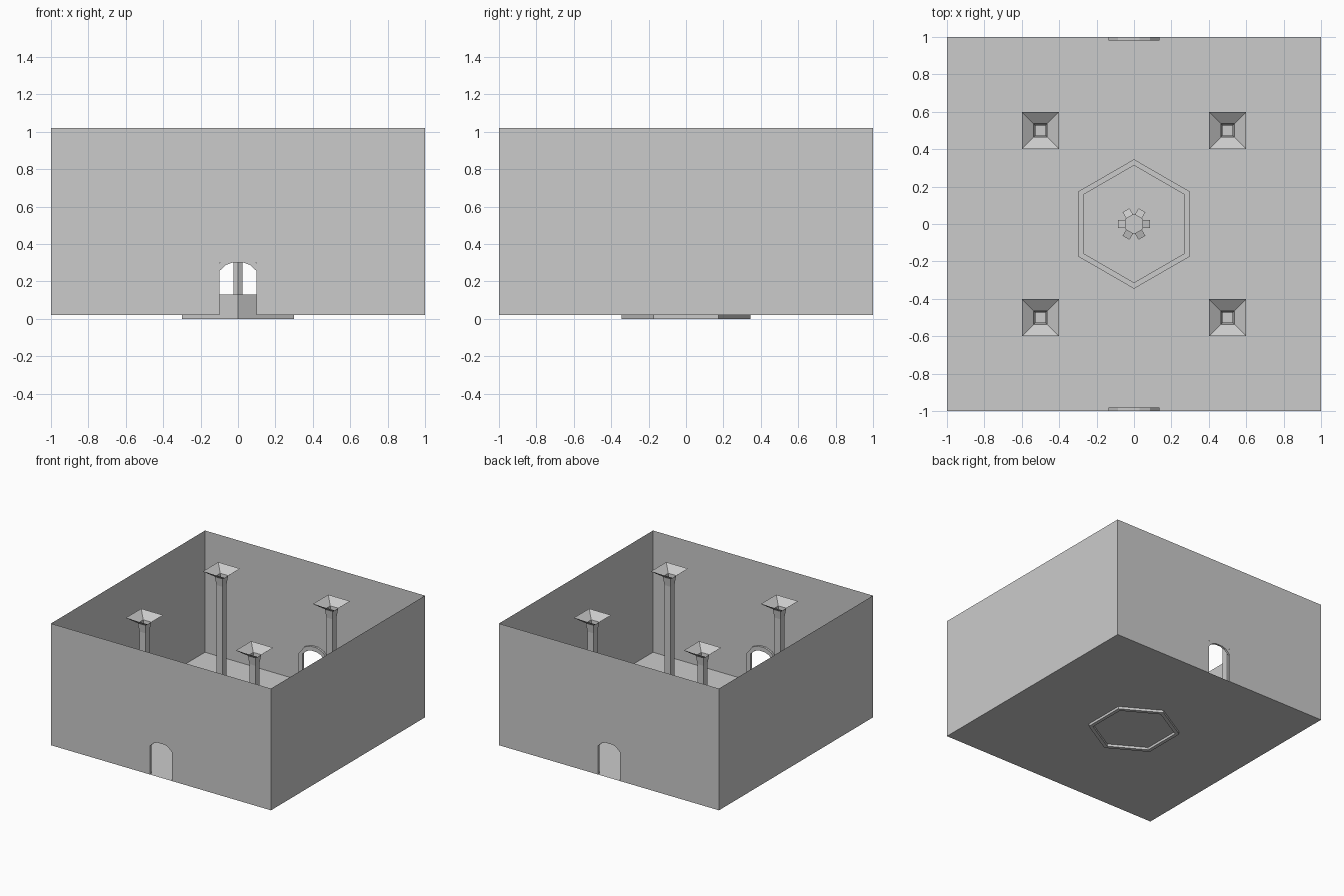
import bpy, bmesh
from math import pi, cos, sin

if "Cube" in bpy.data.objects:
    bpy.data.objects.remove(bpy.data.objects["Cube"])

FLOOR, TOP = 0.02, 1.02


def finish(name, bm, fix=True):
    if fix:
        bmesh.ops.recalc_face_normals(bm, faces=bm.faces)
    mesh = bpy.data.meshes.new(name)
    bm.to_mesh(mesh)
    bm.free()
    ob = bpy.data.objects.new(name, mesh)
    bpy.context.collection.objects.link(ob)
    return ob


def face(bm, pts):
    return bm.faces.new([bm.verts.new(p) for p in pts])


def loft(name, sides, rings, start, centre=(0, 0), cap_top=False, closed=False):
    """Skin polygon rings given as (corner radius, z)."""
    bm = bmesh.new()
    loops = []
    for r, z in rings:
        loops.append([bm.verts.new((centre[0] + r * cos(start + 2 * pi * i / sides),
                                    centre[1] + r * sin(start + 2 * pi * i / sides), z))
                      for i in range(sides)])
    pairs = list(zip(loops, loops[1:]))
    if closed:
        pairs.append((loops[-1], loops[0]))
    for a, b in pairs:
        for i in range(sides):
            j = (i + 1) % sides
            bm.faces.new((a[i], a[j], b[j], b[i]))
    if cap_top:
        bm.faces.new(loops[-1])
    return finish(name, bm)


# floor
bm = bmesh.new()
face(bm, [(-1, -1, FLOOR), (1, -1, FLOOR), (1, 1, FLOOR), (-1, 1, FLOOR)])
finish("floor", bm)

# plain side walls
for s, name in ((-1, "left_wall"), (1, "right_wall")):
    bm = bmesh.new()
    face(bm, [(s, -s, FLOOR), (s, s, FLOOR), (s, s, TOP), (s, -s, TOP)])
    finish(name, bm, False)

# end walls with a rectangular doorway, and arched door surrounds inside
inner = [(0.1, FLOOR), (0.1, 0.255), (0.065, 0.288), (0.025, 0.302)]
outer = [(0.136, FLOOR), (0.136, 0.25), (0.085, 0.315), (0.03, 0.337)]


def arch(half):
    return half + [(-x, z) for x, z in reversed(half)]


for s, name in ((-1, "front"), (1, "back")):
    bm = bmesh.new()
    outline = [(-1, FLOOR), (-0.1, FLOOR), (-0.1, 0.3), (0.1, 0.3),
               (0.1, FLOOR), (1, FLOOR), (1, TOP), (-1, TOP)]
    face(bm, [(-s * x, s, z) for x, z in outline])
    finish(name + "_wall", bm, False)

    bm = bmesh.new()
    a, b = arch(inner), arch(outer)
    for i in range(len(a) - 1):
        bm.faces.new([bm.verts.new((x, s * 0.999, z))
                      for x, z in (a[i], a[i + 1], b[i + 1], b[i])])
    bmesh.ops.remove_doubles(bm, verts=bm.verts, dist=1e-5)
    ext = bmesh.ops.extrude_face_region(bm, geom=bm.faces[:], use_keep_orig=True)
    for v in ext["geom"]:
        if isinstance(v, bmesh.types.BMVert):
            v.co.y = s * 0.982
    finish(name + "_door_surround", bm)

# four square pillars with open flared capitals
k = 2 ** 0.5
for x in (-0.5, 0.5):
    for y in (-0.5, 0.5):
        loft("pillar", 4, [(0.027 * k, FLOOR), (0.027 * k, 0.9),
                           (0.036 * k, 0.97), (0.1 * k, TOP)], pi / 4, (x, y))

# hexagonal fountain basin
loft("fountain_basin", 6, [(0.346, 0), (0.346, 0.13), (0.313, 0.13), (0.313, 0)],
     pi / 2, closed=True)

# fountain column with wider head
loft("fountain_column", 6, [(0.027, FLOOR), (0.027, 0.31), (0.055, 0.34), (0.055, 0.39)],
     pi / 2, cap_top=True)

# six sloping spouts around the head
for i in range(6):
    bm = bmesh.new()
    bmesh.ops.create_cube(bm, size=1)
    for v in bm.verts:
        out = v.co.x > 0
        v.co.x = 0.085 if out else 0.045
        v.co.y *= 0.042
        v.co.z = (0.37 if v.co.z > 0 else 0.345) - (0.012 if out else 0)
    ob = finish("spout", bm)
    ob.rotation_euler.z = i * pi / 3
